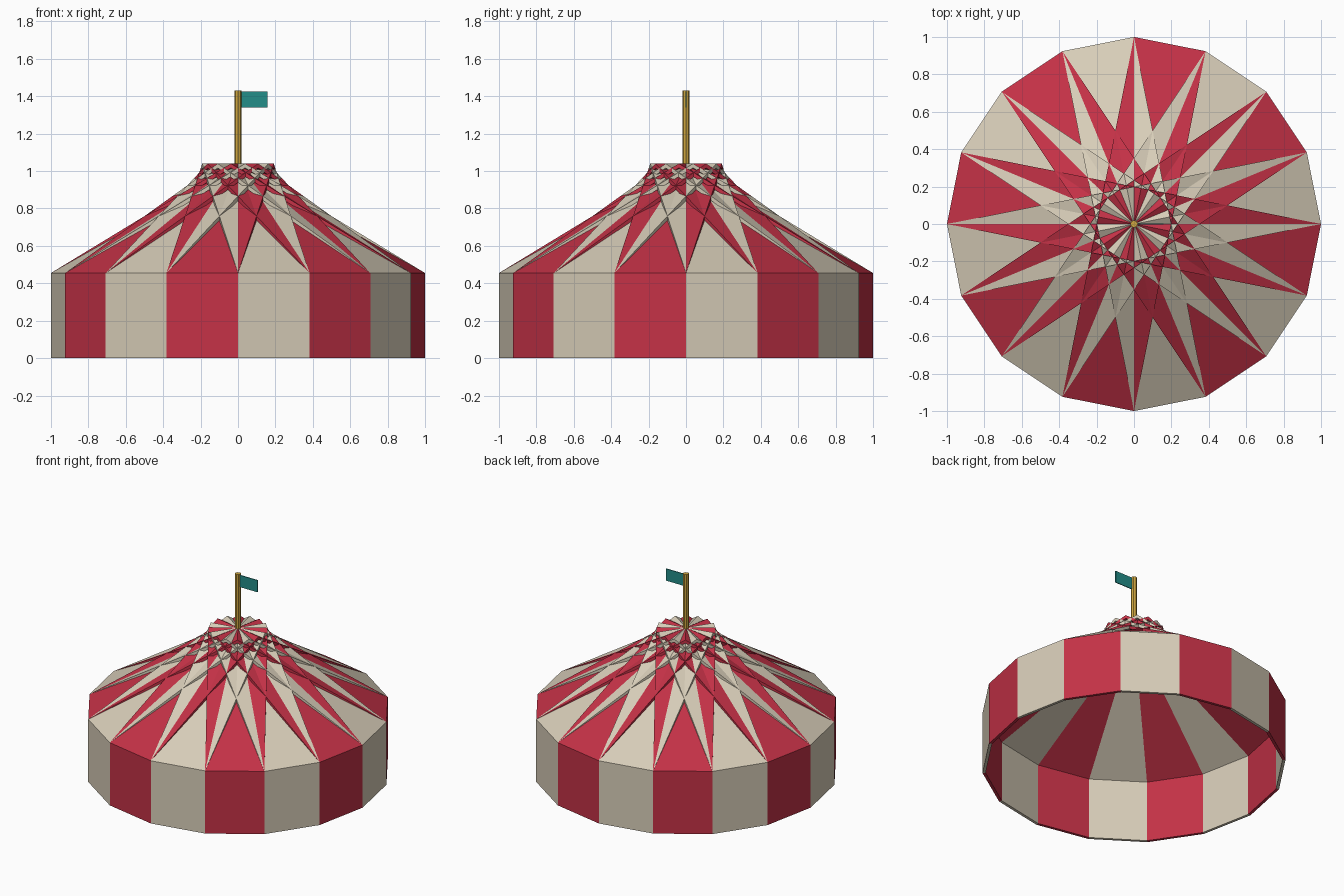
import bpy, bmesh, math
from mathutils import Matrix, Vector

if "Cube" in bpy.data.objects:
    bpy.data.objects.remove(bpy.data.objects["Cube"], do_unlink=True)


def material(name, rgb):
    m = bpy.data.materials.new(name)
    m.use_nodes = True
    color = (*rgb, 1.0)
    m.diffuse_color = color
    m.node_tree.nodes["Principled BSDF"].inputs["Base Color"].default_value = color
    return m


cream = material("cream canvas", (0.68, 0.61, 0.48))
red = material("red canvas", (0.55, 0.031, 0.062))
gold = material("gold pole", (0.62, 0.38, 0.05))
teal = material("teal flag", (0.017, 0.27, 0.25))

SIDES = 16
STEP = 2 * math.pi / SIDES
APOTHEM = math.cos(STEP / 2)
HALF = math.sin(STEP / 2)
EAVE, PEAK, THICK = 0.455, 1.04, 0.02


def finish(name, bm, mats):
    mesh = bpy.data.meshes.new(name)
    bm.to_mesh(mesh)
    bm.free()
    for m in mats:
        mesh.materials.append(m)
    ob = bpy.data.objects.new(name, mesh)
    bpy.context.collection.objects.link(ob)
    return ob


# Canvas: each strip is a wall plus a full-width roof strip up to the peak,
# so neighbouring roof strips cross over one another
bm = bmesh.new()
for k in range(SIDES):
    turn = Matrix.Rotation((k + 0.5) * STEP, 3, "Z")
    rows = []
    for r, z in ((APOTHEM, 0), (APOTHEM, EAVE), (0, PEAK)):
        rows.append([bm.verts.new(turn @ Vector((r, w, z))) for w in (-HALF, HALF)])
    for low, high in zip(rows, rows[1:]):
        face = bm.faces.new((low[0], low[1], high[1], high[0]))
        face.material_index = k % 2
canvas = finish("canvas_strips", bm, [cream, red])
solid = canvas.modifiers.new("thickness", "SOLIDIFY")
solid.thickness = THICK
solid.offset = -1
solid.use_even_offset = True

# Pole on the peak
bm = bmesh.new()
bmesh.ops.create_cone(bm, cap_ends=True, segments=8, radius1=0.02, radius2=0.02,
                      depth=0.45, matrix=Matrix.Translation((0, 0, 1.207)))
finish("pole", bm, [gold])

# Flag flying to the model's left
bm = bmesh.new()
bmesh.ops.create_cube(bm, size=1, matrix=Matrix.Translation((0.087, 0, 1.382))
                      @ Matrix.Diagonal((0.144, 0.006, 0.086, 1)))
finish("flag", bm, [teal])
